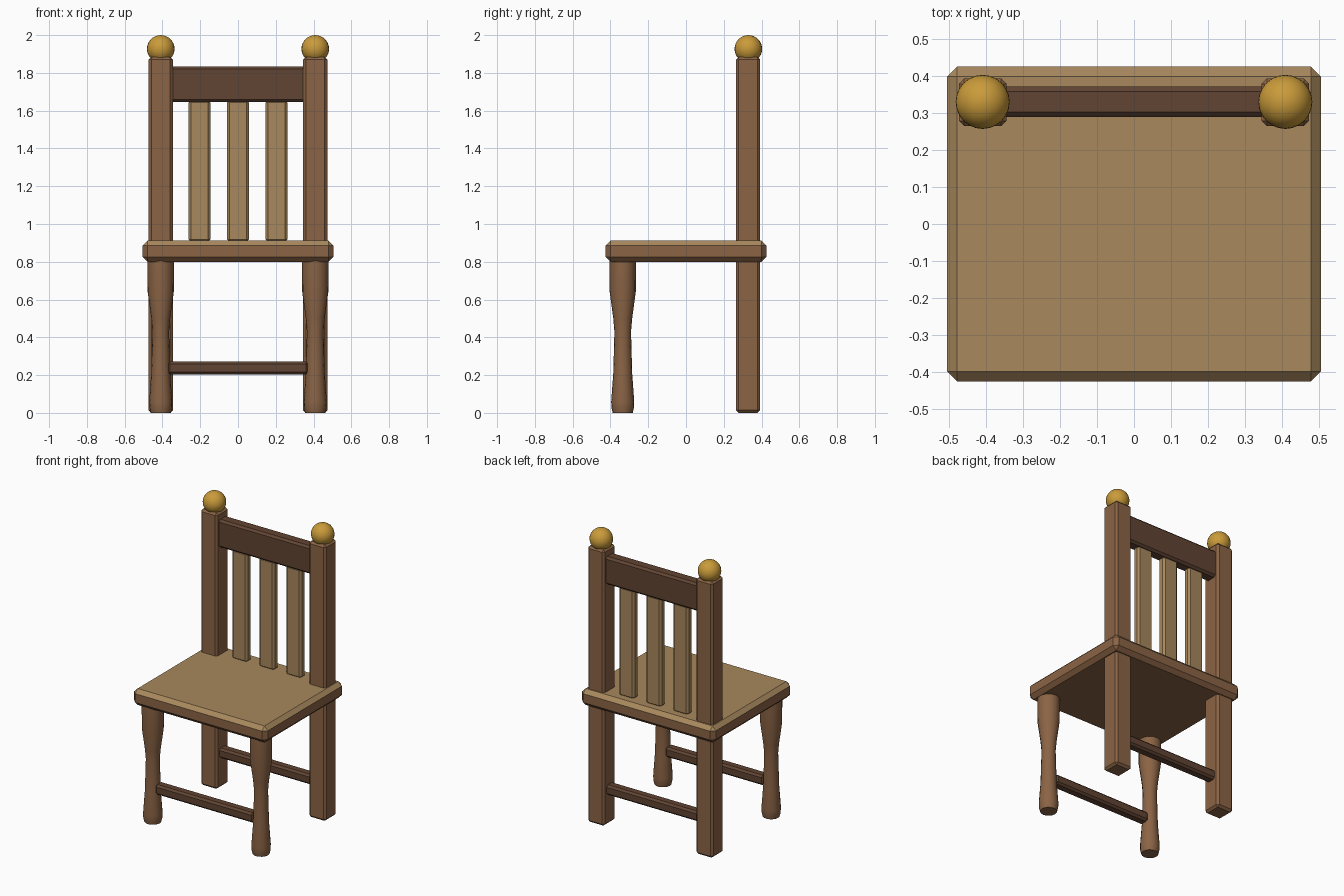
import bpy, bmesh, math
from mathutils import Matrix, Vector

if "Cube" in bpy.data.objects:
    bpy.data.objects.remove(bpy.data.objects["Cube"])


def material(name, r, g, b):
    # sRGB bytes to a linear flat colour
    lin = [((c / 255 + 0.055) / 1.055) ** 2.4 for c in (r, g, b)]
    m = bpy.data.materials.new(name)
    m.diffuse_color = (*lin, 1)
    m.use_nodes = True
    m.node_tree.nodes["Principled BSDF"].inputs["Base Color"].default_value = m.diffuse_color
    return m


BROWN = material("brown wood", 139, 100, 69)
TAN = material("light wood", 168, 136, 93)
DARK = material("dark wood", 97, 68, 50)
GOLD = material("brass", 202, 155, 58)


def finish(name, bm, mats, smooth=False):
    bmesh.ops.recalc_face_normals(bm, faces=bm.faces)
    me = bpy.data.meshes.new(name)
    bm.to_mesh(me)
    bm.free()
    for m in mats:
        me.materials.append(m)
    if smooth:
        for p in me.polygons:
            p.use_smooth = True
        me.set_sharp_from_angle(angle=math.radians(35))
    ob = bpy.data.objects.new(name, me)
    bpy.context.collection.objects.link(ob)
    return ob


def box(name, lo, hi, chamfer, *mats, rule=None):
    """Chamfered box between two corners; rule picks a material per face."""
    lo, hi = Vector(lo), Vector(hi)
    bm = bmesh.new()
    mat = Matrix.Translation((lo + hi) / 2) @ Matrix.Diagonal((*(hi - lo), 1))
    bmesh.ops.create_cube(bm, size=1, matrix=mat)
    bmesh.ops.bevel(bm, geom=bm.edges[:], offset=chamfer, segments=1,
                    profile=0.5, affect='EDGES')
    bmesh.ops.recalc_face_normals(bm, faces=bm.faces)
    if rule:
        for f in bm.faces:
            f.material_index = rule(f)
    return finish(name, bm, mats)


def lathe(name, x, y, profile, sides, mat):
    """Turned part from (radius, height) rings, capped at both ends."""
    bm = bmesh.new()
    rings = []
    for r, z in profile:
        rings.append([bm.verts.new((x + r * math.cos(a), y + r * math.sin(a), z))
                      for a in (2 * math.pi * i / sides for i in range(sides))])
    for a, b in zip(rings, rings[1:]):
        for i in range(sides):
            j = (i + 1) % sides
            bm.faces.new((a[i], a[j], b[j], b[i]))
    bm.faces.new(rings[0])
    bm.faces.new(rings[-1])
    return finish(name, bm, (mat,), smooth=True)


LEG_X, BACK_Y, FRONT_Y = 0.409, 0.329, -0.335

# Seat: light top and upper chamfers, brown sides and underside
box("seat", (-0.505, -0.425, 0.80), (0.505, 0.425, 0.912), 0.026, BROWN, TAN,
    rule=lambda f: int(f.normal.z > 0.3))

leg_profile = [(0.053, 0), (0.060, 0.03), (0.061, 0.06), (0.050, 0.21),
               (0.044, 0.43), (0.050, 0.50), (0.069, 0.64), (0.070, 0.81)]

for side, s in (("left", -1), ("right", 1)):
    x = s * LEG_X
    # Square back post, one piece from floor to top
    box(f"back_post_{side}", (x - 0.064, BACK_Y - 0.064, 0),
        (x + 0.064, BACK_Y + 0.064, 1.885), 0.014, BROWN)
    # Turned front leg
    lathe(f"front_leg_{side}", x, FRONT_Y, leg_profile, 16, BROWN)
    # Ball finial
    bm = bmesh.new()
    bmesh.ops.create_uvsphere(bm, u_segments=24, v_segments=16, radius=0.073,
                              matrix=Matrix.Translation((x, BACK_Y + 0.001, 1.927)))
    finish(f"finial_{side}", bm, (GOLD,), smooth=True)

# Top rail between the posts
box("top_rail", (-0.36, 0.289, 1.645), (0.36, 0.372, 1.835), 0.014, DARK)

# Three back slats
for i in (-1, 0, 1):
    x = i * 0.204
    box(f"slat_{i + 2}", (x - 0.058, BACK_Y - 0.027, 0.905),
        (x + 0.058, BACK_Y + 0.027, 1.655), 0.013, TAN)

# Lower stretchers, front and back
for name, y in (("front_stretcher", FRONT_Y), ("back_stretcher", BACK_Y)):
    box(name, (-0.372, y - 0.034, 0.204), (0.372, y + 0.034, 0.272), 0.013, DARK)
